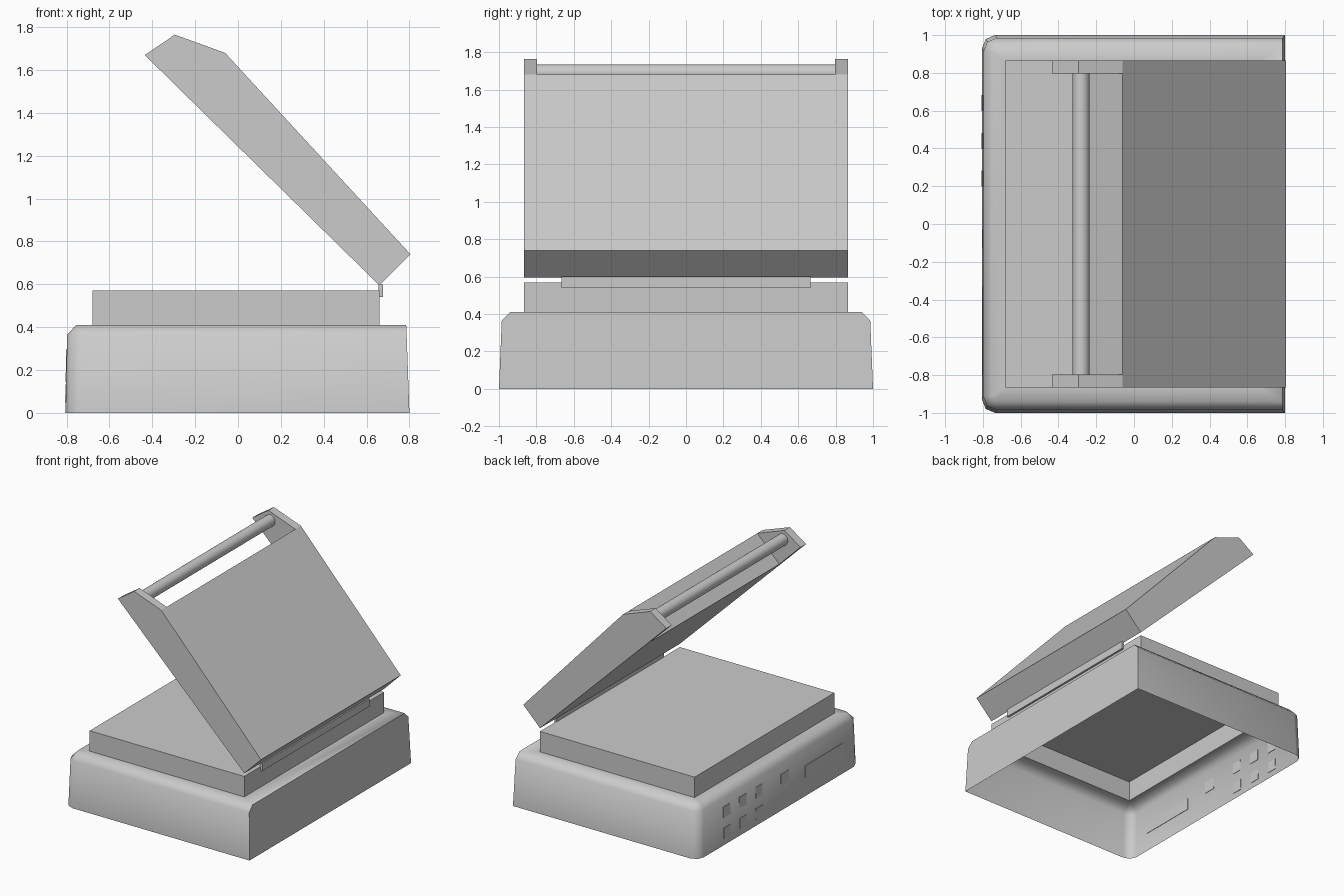
import bpy, bmesh, math

cube = bpy.data.objects.get("Cube")
if cube:
    bpy.data.objects.remove(cube, do_unlink=True)

GREY = (0.6, 0.6, 0.6, 1.0)
mat = bpy.data.materials.new("plain grey")
mat.use_nodes = True
mat.diffuse_color = GREY
mat.node_tree.nodes["Principled BSDF"].inputs["Base Color"].default_value = GREY


def finish(name, bm, smooth=None):
    """Turn a bmesh into a named object, optionally smooth below an angle."""
    bmesh.ops.recalc_face_normals(bm, faces=bm.faces[:])
    mesh = bpy.data.meshes.new(name)
    bm.to_mesh(mesh)
    bm.free()
    mesh.materials.append(mat)
    obj = bpy.data.objects.new(name, mesh)
    bpy.context.collection.objects.link(obj)
    if smooth:
        bpy.ops.object.select_all(action='DESELECT')
        obj.select_set(True)
        bpy.context.view_layer.objects.active = obj
        bpy.ops.object.shade_smooth_by_angle(angle=math.radians(smooth))
    return obj


def prism(name, profile, y0, y1):
    """Extrude an (x, z) profile from y0 to y1."""
    bm = bmesh.new()
    a = [bm.verts.new((x, y0, z)) for x, z in profile]
    b = [bm.verts.new((x, y1, z)) for x, z in profile]
    n = len(profile)
    bm.faces.new(a)
    bm.faces.new(b[::-1])
    for i in range(n):
        j = (i + 1) % n
        bm.faces.new((a[i], a[j], b[j], b[i]))
    return finish(name, bm)


def box(name, x0, x1, y0, y1, z0, z1):
    return prism(name, [(x0, z0), (x1, z0), (x1, z1), (x0, z1)], y0, y1)


# Base: drafted open shell, rounded on the -x corners, flat on +x
def base_ring(bm, z, xl, xr, yw, r):
    pts = [(xr, -yw)]
    for sign, angles in ((-1, (270, 225, 180)), (1, (180, 135, 90))):
        for deg in angles:
            t = math.radians(deg)
            pts.append((xl + r + r * math.cos(t), sign * (yw - r) + r * math.sin(t)))
    pts.append((xr, yw))
    return [bm.verts.new((x, y, z)) for x, y in pts]


BX0, BX1, BY, BZ0, BZ1 = -0.68, 0.66, 0.865, 0.41, 0.57
bm = bmesh.new()
rings = [base_ring(bm, 0.0, -0.805, 0.80, 1.0, 0.07),
         base_ring(bm, 0.365, -0.797, 0.787, 0.985, 0.07),
         base_ring(bm, BZ0, -0.755, 0.785, 0.94, 0.03)]
c = [bm.verts.new(p) for p in ((BX1, -BY, BZ0), (BX0, -BY, BZ0),
                               (BX0, BY, BZ0), (BX1, BY, BZ0))]
rings.append([c[0], c[1], c[1], c[1], c[2], c[2], c[2], c[3]])
for lo, hi in zip(rings, rings[1:]):
    for i in range(8):
        j = (i + 1) % 8
        bm.faces.new(list(dict.fromkeys((lo[i], lo[j], hi[j], hi[i]))))
finish("base_shell", bm, 50)

# Raised platform: box open at the bottom
bm = bmesh.new()
low = [bm.verts.new((x, y, BZ0)) for x, y in ((BX0, -BY), (BX1, -BY), (BX1, BY), (BX0, BY))]
top = [bm.verts.new((v.co.x, v.co.y, BZ1)) for v in low]
bm.faces.new(top)
for i in range(4):
    j = (i + 1) % 4
    bm.faces.new((low[i], low[j], top[j], top[i]))
finish("platform", bm)

# Hinge strip
box("hinge", 0.655, 0.676, -0.665, 0.665, 0.54, 0.60)

# Open lid with two handle arms
prism("lid", [(0.66, 0.595), (0.805, 0.74), (-0.06, 1.68), (-0.251, 1.489)], -BY, BY)
ARM = [(-0.06, 1.68), (-0.295, 1.765), (-0.435, 1.67), (-0.251, 1.489)]
for side, name in ((1, "left_handle_arm"), (-1, "right_handle_arm")):
    prism(name, ARM, *sorted((side * 0.797, side * BY)))

# Handle bar between the arms
bpy.ops.mesh.primitive_cylinder_add(vertices=24, radius=0.045, depth=1.6,
                                    location=(-0.28, 0, 1.69),
                                    rotation=(math.pi / 2, 0, 0))
handle = bpy.context.object
handle.name = "handle_bar"
handle.data.materials.append(mat)
bpy.ops.object.shade_smooth_by_angle(angle=math.radians(40))


# Control panel plates on the -x wall, following its draft
def wall_plate(name, y, z, w, h):
    def wall(zz):
        return -0.805 + 0.008 * zz / 0.365
    z0, z1 = z - h / 2, z + h / 2
    prism(name, [(wall(z0) - 0.003, z0), (wall(z0) + 0.003, z0),
                 (wall(z1) + 0.003, z1), (wall(z1) - 0.003, z1)], y - w / 2, y + w / 2)


for row, z in enumerate((0.255, 0.09)):
    for col, y in enumerate((0.64, 0.44, 0.24)):
        wall_plate(f"button_{row}_{col}", y, z, 0.085, 0.085)
wall_plate("switch", -0.08, 0.235, 0.10, 0.09)
wall_plate("display", -0.565, 0.19, 0.47, 0.09)
